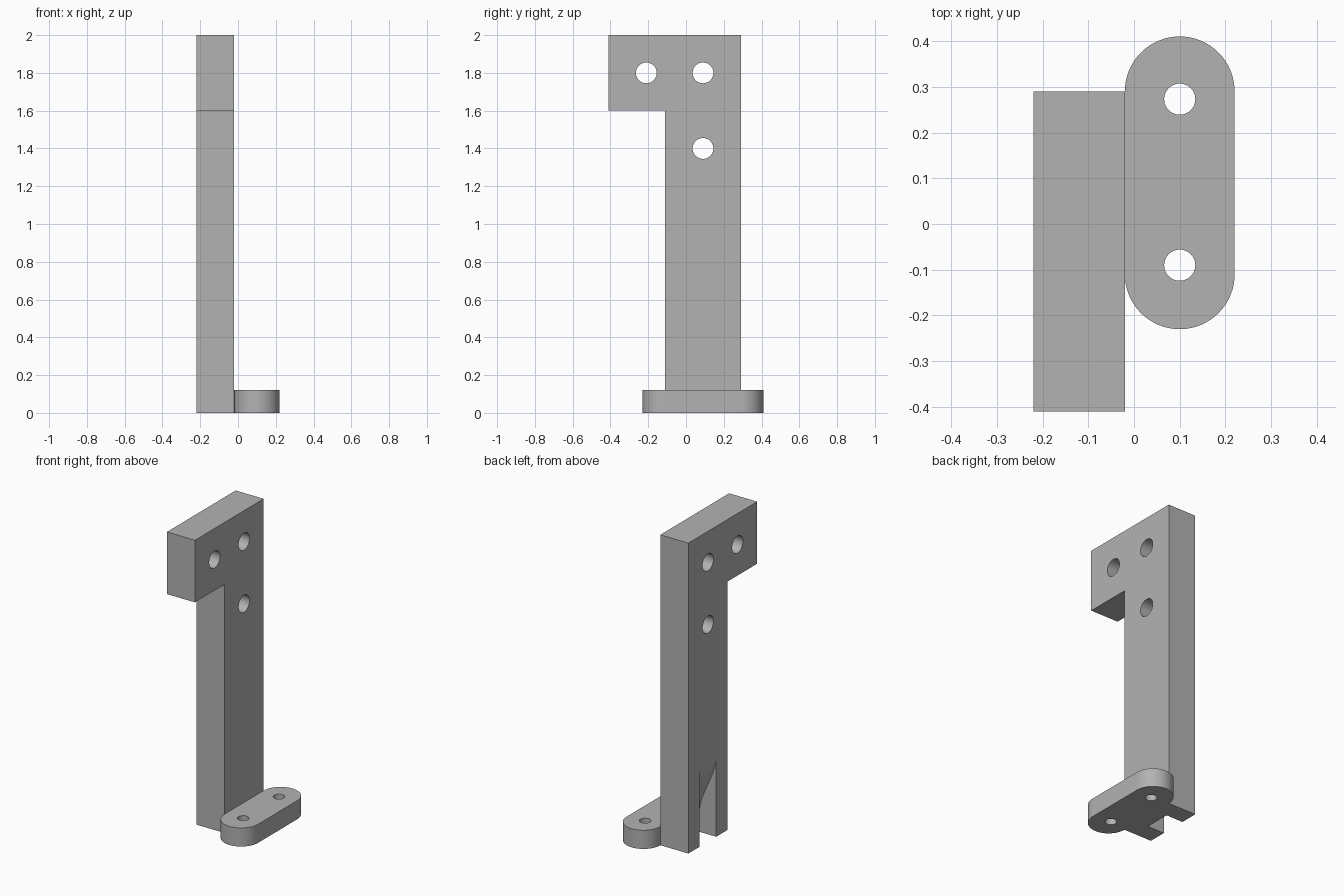
import bpy
import bmesh
from math import sin, cos, pi
from mathutils import Vector

cube = bpy.data.objects.get("Cube")
if cube:
    bpy.data.objects.remove(cube, do_unlink=True)

grey = bpy.data.materials.new("plain grey")
grey.use_nodes = True
grey.diffuse_color = (0.45, 0.45, 0.45, 1)
grey.node_tree.nodes["Principled BSDF"].inputs["Base Color"].default_value = (0.45, 0.45, 0.45, 1)


def prism(name, points, direction):
    """Extrude a closed planar outline along a direction."""
    bm = bmesh.new()
    face = bm.faces.new([bm.verts.new(p) for p in points])
    result = bmesh.ops.extrude_face_region(bm, geom=[face])
    moved = [v for v in result["geom"] if isinstance(v, bmesh.types.BMVert)]
    bmesh.ops.translate(bm, verts=moved, vec=Vector(direction))
    bmesh.ops.recalc_face_normals(bm, faces=bm.faces)
    mesh = bpy.data.meshes.new(name)
    bm.to_mesh(mesh)
    bm.free()
    mesh.materials.append(grey)
    obj = bpy.data.objects.new(name, mesh)
    bpy.context.collection.objects.link(obj)
    return obj


def arc(cu, cv, r, start, sweep, steps):
    return [(cu + r * cos(start + sweep * i / steps),
             cv + r * sin(start + sweep * i / steps)) for i in range(steps + 1)]


def activate(obj):
    bpy.ops.object.select_all(action='DESELECT')
    obj.select_set(True)
    bpy.context.view_layer.objects.active = obj


def cut(obj, cutter):
    cutter.hide_render = True
    mod = obj.modifiers.new("cut", 'BOOLEAN')
    mod.operation = 'DIFFERENCE'
    mod.solver = 'EXACT'
    mod.object = cutter
    activate(obj)
    bpy.ops.object.modifier_apply(modifier=mod.name)
    bpy.data.objects.remove(cutter, do_unlink=True)


def finish(obj):
    activate(obj)
    bpy.ops.object.shade_smooth_by_angle(angle=pi / 6)
    mod = obj.modifiers.new("clean normals", 'WEIGHTED_NORMAL')
    mod.keep_sharp = True


# Upright with the forward arm at its top
left, right = -0.22, -0.02
outline = [(0.29, 0), (0.29, 2), (-0.41, 2), (-0.41, 1.6), (-0.11, 1.6), (-0.11, 0)]
upright = prism("upright", [(left, y, z) for y, z in outline], (right - left, 0, 0))

# Mounting holes through the upright
for y, z in [(-0.21, 1.8), (0.09, 1.8), (0.09, 1.4)]:
    ring = arc(y, z, 0.055, 0, 2 * pi, 48)[:-1]
    cut(upright, prism("hole_cutter", [(-0.4, u, v) for u, v in ring], (0.6, 0, 0)))

# Groove in the lower outer face, fading out in an S-curve
depth, low, high, steps = 0.12, 0.12, 0.52, 24
groove = [(-0.4, -0.1), (left + depth, -0.1)]
for i in range(steps + 1):
    t = i / steps
    groove.append((left + depth * (1 - t * t * (3 - 2 * t)), low + (high - low) * t))
groove.append((-0.4, high))
cut(upright, prism("groove_cutter", [(x, 0.007, z) for x, z in groove], (0, 0.168, 0)))
finish(upright)

# Rounded foot with two bolt holes
ends = arc(0.1, 0.29, 0.12, 0, pi, 32) + arc(0.1, -0.11, 0.12, pi, pi, 32)
foot = prism("foot", [(x, y, 0) for x, y in ends], (0, 0, 0.12))
for y in (0.273, -0.09):
    ring = arc(0.1, y, 0.034, 0, 2 * pi, 48)[:-1]
    cut(foot, prism("bolt_cutter", [(u, v, -0.1) for u, v in ring], (0, 0, 0.4)))
finish(foot)
